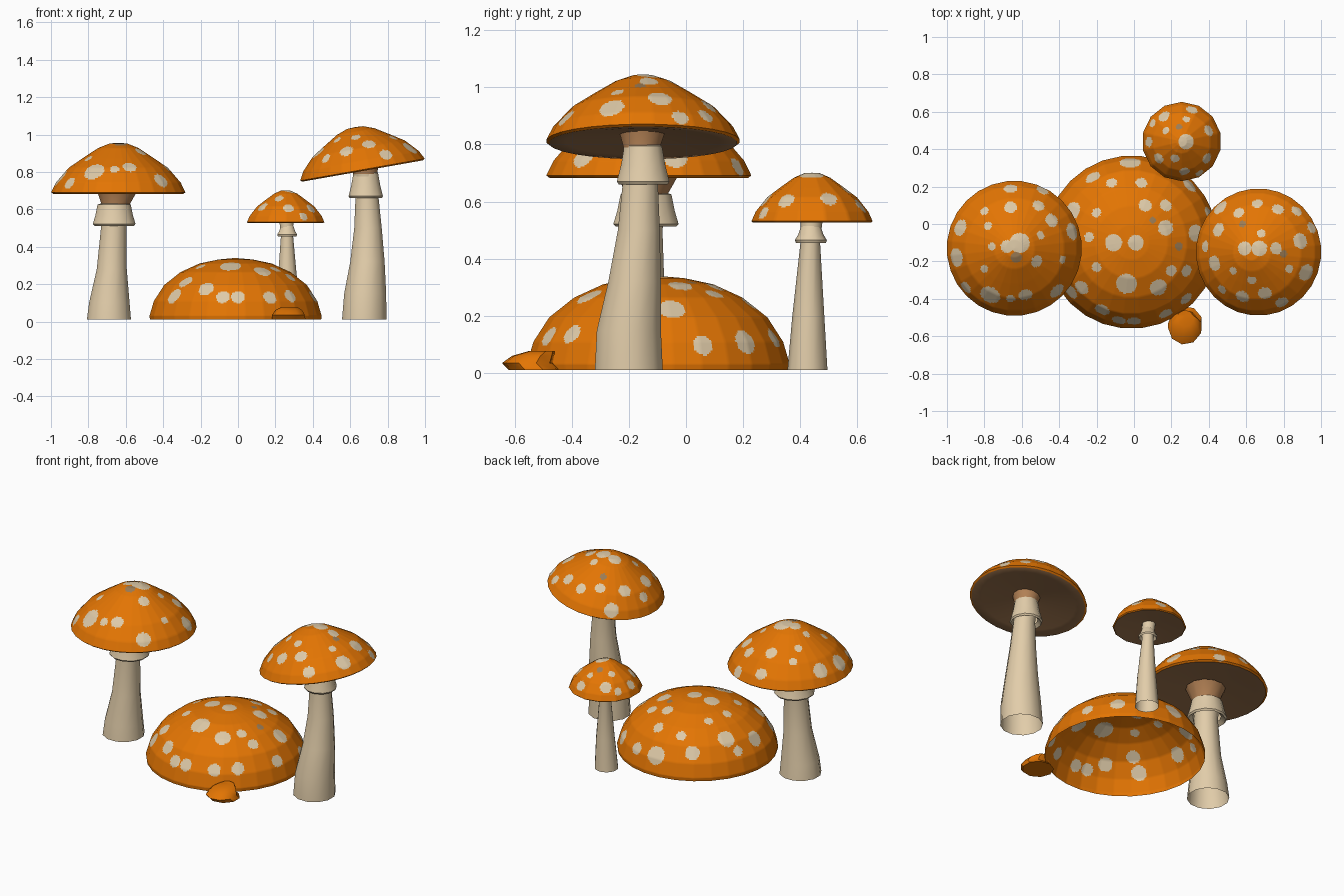
import bpy, bmesh, math
from mathutils import Matrix, Vector
from mathutils.bvhtree import BVHTree


def material(name, rgb):
    m = bpy.data.materials.new(name)
    m.diffuse_color = (*rgb, 1)
    return m


ORANGE = material("cap orange", (0.77, 0.178, 0.001))
CREAM = material("stem cream", (0.76, 0.61, 0.40))
SPOT = material("spot beige", (0.73, 0.59, 0.39))
DULL = material("dull spot", (0.33, 0.20, 0.09))
GILL = material("gill brown", (0.34, 0.175, 0.075))
NECK = material("neck tan", (0.45, 0.22, 0.09))


def loft(bm, rings, n, mats=None, close_end=False):
    """Rings of (x, y, z, radius); radius 0 makes a pole. mats: index per band."""
    loops = []
    for x, y, z, r in rings:
        if r == 0:
            loops.append([bm.verts.new((x, y, z))] * n)
        else:
            loops.append([bm.verts.new((x + r * math.cos(2 * math.pi * (i + .5) / n),
                                        y + r * math.sin(2 * math.pi * (i + .5) / n), z))
                          for i in range(n)])
    for k, (a, b) in enumerate(zip(loops, loops[1:])):
        for i in range(n):
            j = (i + 1) % n
            f = bm.faces.new(list(dict.fromkeys((a[i], b[i], b[j], a[j]))))
            f.material_index = mats[k] if mats else 0
    if close_end:
        bm.faces.new(loops[-1][::-1]).material_index = mats[-1] if mats else 0


def finish(bm, name, mats, recalc=True):
    if recalc:
        bmesh.ops.recalc_face_normals(bm, faces=bm.faces[:])
    me = bpy.data.meshes.new(name)
    bm.to_mesh(me)
    bm.free()
    for m in mats:
        me.materials.append(m)
    ob = bpy.data.objects.new(name, me)
    bpy.context.collection.objects.link(ob)
    bpy.ops.object.select_all(action='DESELECT')
    ob.select_set(True)
    bpy.context.view_layer.objects.active = ob
    bpy.ops.object.shade_smooth_by_angle(angle=math.radians(42))
    return ob


def cap(name, centre, R, H, n, profile, spots, dull=(), tilt=0.0, cuts=9):
    """Faceted cap; the top is divided finely so round spots can be picked out."""
    bm = bmesh.new()
    mats = [0] * 7 + [1] * (len(profile) - 8)
    closed = len(profile) > 8
    loft(bm, [(0, 0, z * H, r * R) for r, z in profile], n, mats, close_end=closed)
    bm.transform(Matrix.Translation(centre) @ Matrix.Rotation(tilt, 4, 'Y'))
    bmesh.ops.recalc_face_normals(bm, faces=bm.faces[:])
    tree = BVHTree.FromBMesh(bm)
    centres = []
    for group, mat in ((spots, 2), (dull, 3)):
        for x, y, r in group:
            hit = tree.ray_cast(Vector((x, y, 3)), Vector((0, 0, -1)))[0]
            if hit is None:
                hit = tree.find_nearest(Vector((x, y, centre[2] + 0.15 * H)))[0]
            centres.append((hit, r, mat))
    edges = {e for f in bm.faces if f.material_index == 0 for e in f.edges}
    bmesh.ops.subdivide_edges(bm, edges=list(edges), cuts=cuts, use_grid_fill=True)
    for f in bm.faces:
        if f.material_index == 0:
            c = f.calc_center_median()
            for p, r, mat in centres:
                if (c - p).length < r:
                    f.material_index = mat
    return finish(bm, name, [ORANGE, GILL, SPOT, DULL], recalc=False)


def stem(name, rings, n=12, neck=True):
    """Hollow stem, open at the foot; the last band is the tan neck."""
    bm = bmesh.new()
    loft(bm, rings, n, [0] * (len(rings) - 2) + [1 if neck else 0])
    return finish(bm, name, [CREAM, NECK])


def skirt(name, x, y, z0, z1, r0, r1, n=12):
    bm = bmesh.new()
    loft(bm, [(x, y, z0 + .02, r0 * .7), (x, y, z0, r0 * .93), (x, y, z0 + .01, r0),
              (x, y, (z0 + z1) / 2, r0 * .45 + r1 * .55), (x, y, z1, r1),
              (x, y, z1 + .01, r1 * .7)], n)
    return finish(bm, name, [CREAM])


CAP = [(0, 1), (.13, .99), (.30, .90), (.53, .70), (.74, .51), (.93, .22), (1, .03),
       (.97, 0), (.80, .02), (.20, .12)]
DOME = [(0, 1), (.2, .975), (.42, .91), (.64, .77), (.83, .56), (.95, .3), (1, .06), (.995, 0)]

# left mushroom
cap("left_cap", (-.64, -.13, .683), .361, .272, 28, CAP, [
    (-.61, -.10, .055), (-.68, -.12, .035), (-.66, .09, .035), (-.51, .10, .033),
    (-.80, .07, .023), (-.93, -.02, .045), (-.95, -.18, .05), (-.78, -.01, .023),
    (-.76, -.12, .022), (-.44, .02, .038), (-.33, -.04, .045), (-.50, -.06, .023),
    (-.77, -.38, .057), (-.58, -.38, .036), (-.66, -.40, .025), (-.41, -.36, .042),
    (-.80, -.24, .022), (-.66, .19, .035), (-.49, .18, .035), (-.38, -.19, .022),
    (-.52, -.20, .033), (-.90, -.34, .035)], [(-.63, -.18, .03)])
stem("left_stem", [(-.69, -.16, .01, .122), (-.688, -.16, .1, .112), (-.675, -.155, .28, .083),
                   (-.665, -.15, .5, .07), (-.655, -.14, .62, .075), (-.645, -.13, .706, .115)])
skirt("left_skirt", -.662, -.14, .512, .625, .118, .092)

# tall right mushroom with a tilted cap
cap("right_cap", (.667, -.15, .805), .34, .238, 28, CAP, [
    (.66, .11, .03), (.77, .08, .033), (.56, .06, .03), (.45, -.03, .037),
    (.68, -.05, .023), (.59, -.13, .038), (.67, -.13, .042), (.76, -.13, .033),
    (.89, -.09, .042), (.87, .07, .03), (.92, -.26, .045), (.43, -.21, .04),
    (.53, -.25, .022), (.83, -.24, .022), (.63, -.30, .025), (.58, -.39, .037),
    (.70, -.37, .037), (.79, -.42, .035), (.47, -.35, .027), (.95, -.02, .03),
    (.46, .09, .043), (.38, -.12, .03)], [(.80, -.16, .02), (.58, .0, .02)],
    tilt=math.radians(-10))
stem("right_stem", [(.675, -.2, .01, .123), (.68, -.2, .15, .116), (.692, -.18, .32, .095),
                    (.695, -.165, .5, .076), (.69, -.16, .66, .064), (.68, -.155, .79, .066),
                    (.672, -.153, .85, .085)])
skirt("right_skirt", .683, -.15, .66, .795, .095, .068)

# small back mushroom
cap("back_cap", (.255, .441, .526), .212, .175, 14, CAP, [
    (.28, .44, .042), (.17, .50, .02), (.10, .54, .023), (.28, .56, .02), (.16, .575, .033),
    (.22, .35, .025), (.39, .35, .03), (.27, .28, .028), (.40, .50, .03),
    (.13, .35, .03), (.31, .61, .03), (.35, .27, .024), (.08, .44, .028)],
    [(.24, .52, .018)], cuts=9)
stem("back_stem", [(.26, .425, .01, .07), (.265, .428, .2, .056), (.262, .435, .46, .034),
                   (.258, .44, .55, .04)], n=10, neck=False)
skirt("back_skirt", .263, .437, .455, .515, .056, .034, n=10)

# open dome cap on the ground
cap("ground_cap", (-.013, -.097, .01), .463, .33, 28, DOME, [
    (-.02, .33, .055), (-.12, .22, .03), (.04, .22, .032), (.30, .21, .045),
    (-.20, .06, .026), (.06, .10, .035), (.17, .10, .032), (-.33, .07, .05),
    (-.11, -.10, .046), (.01, -.10, .042), (.17, -.02, .042), (-.20, -.23, .027),
    (-.24, -.07, .027), (-.04, -.32, .057), (.13, -.34, .047), (.20, -.25, .03),
    (-.28, -.34, .04), (-.34, -.36, .045), (-.17, -.46, .042), (0, -.52, .037),
    (-.08, -.515, .037), (.28, -.25, .032), (.28, -.40, .037), (.17, -.48, .037),
    (.33, -.05, .047), (-.41, -.10, .047), (-.40, .05, .03), (.40, -.18, .037),
    (.40, .06, .037), (-.22, .25, .042), (.13, .31, .037)],
    [(.24, -.12, .022), (.10, .02, .018)], cuts=12)

# little bud leaning out of the dome's front edge
bm = bmesh.new()
loft(bm, [(.275, -.49, .074, 0), (.275, -.505, .077, .045), (.273, -.535, .06, .075),
          (.272, -.555, .035, .09), (.275, -.53, .01, .092)], 9, close_end=True)
finish(bm, "ground_bud", [ORANGE])
